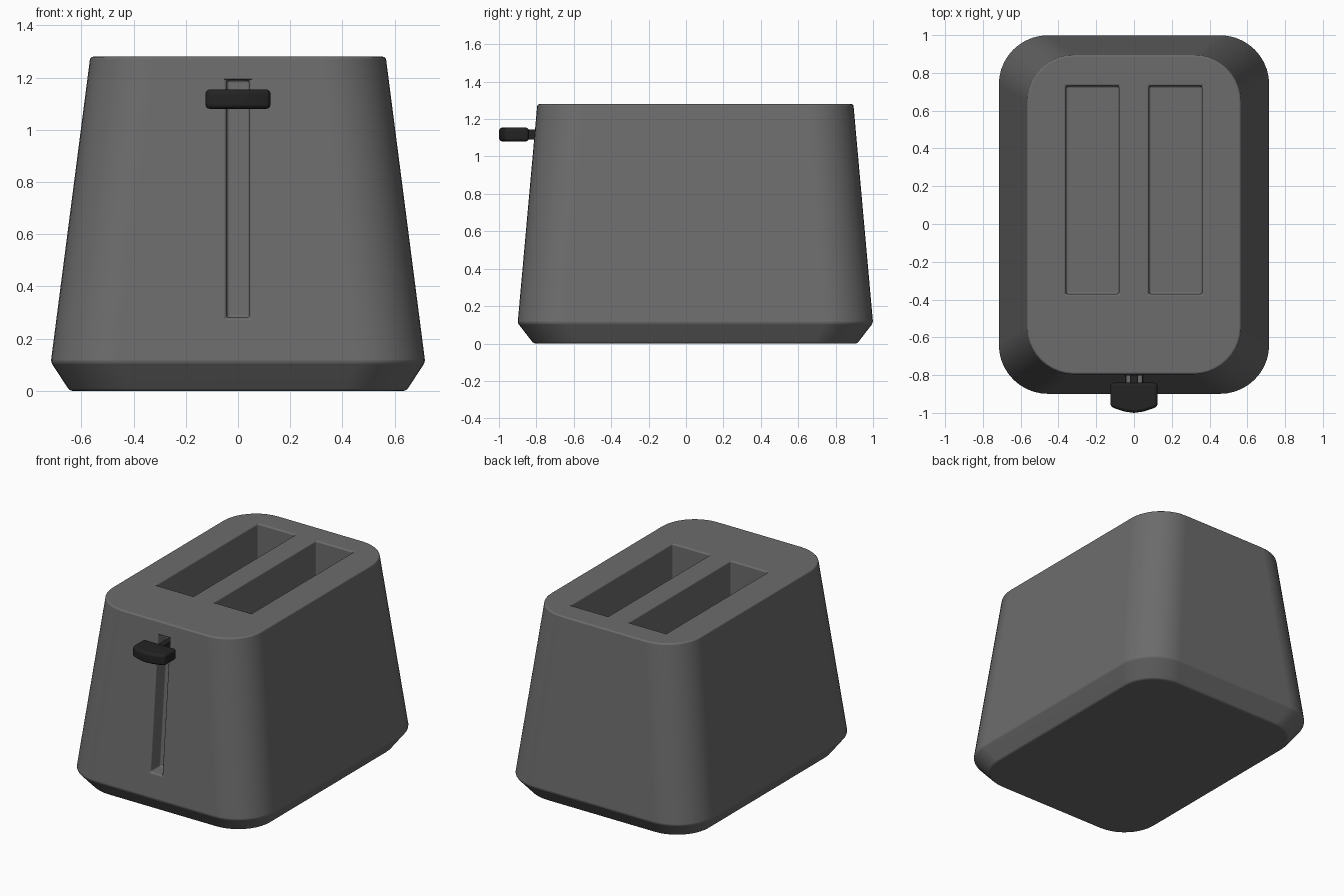
import bpy, bmesh, math
from mathutils import Vector

cube = bpy.data.objects.get("Cube")
if cube:
    bpy.data.objects.remove(cube, do_unlink=True)


def material(name, value):
    m = bpy.data.materials.new(name)
    m.use_nodes = True
    color = (value, value, value, 1)
    m.diffuse_color = color
    bsdf = next(n for n in m.node_tree.nodes if n.type == 'BSDF_PRINCIPLED')
    bsdf.inputs["Base Color"].default_value = color
    return m


grey = material("dark grey", 0.15)
black = material("soft black", 0.017)


def rounded_ring(hx, hy, r, z, cy, steps=10):
    """Rounded rectangle outline at height z."""
    pts = []
    for q, (sx, sy) in enumerate([(1, 1), (-1, 1), (-1, -1), (1, -1)]):
        for i in range(steps + 1):
            a = math.pi / 2 * (q + i / steps)
            pts.append(Vector((sx * (hx - r) + r * math.cos(a),
                               cy + sy * (hy - r) + r * math.sin(a), z)))
    return pts


def loft(name, rings, mat):
    """Closed solid through a stack of outlines with equal point counts."""
    bm = bmesh.new()
    rows = [[bm.verts.new(p) for p in ring] for ring in rings]
    for a, b in zip(rows, rows[1:]):
        for i in range(len(a)):
            j = (i + 1) % len(a)
            bm.faces.new((a[i], a[j], b[j], b[i]))
    bm.faces.new(rows[0][::-1])
    bm.faces.new(rows[-1])
    bmesh.ops.recalc_face_normals(bm, faces=bm.faces[:])
    mesh = bpy.data.meshes.new(name)
    bm.to_mesh(mesh)
    bm.free()
    mesh.materials.append(mat)
    obj = bpy.data.objects.new(name, mesh)
    bpy.context.collection.objects.link(obj)
    return obj


def box(name, x0, x1, y0, y1, z0, z1, mat, lean=0):
    """Box whose top is shifted in y by lean."""
    rings = [[Vector((x, y + s, z)) for x, y in
              ((x0, y0), (x1, y0), (x1, y1), (x0, y1))]
             for z, s in ((z0, 0), (z1, lean))]
    return loft(name, rings, mat)


def activate(obj):
    bpy.ops.object.select_all(action='DESELECT')
    obj.select_set(True)
    bpy.context.view_layer.objects.active = obj


def finish(obj, width, segments):
    """Soft bevelled edges with smooth shading."""
    activate(obj)
    mod = obj.modifiers.new("Soft edges", 'BEVEL')
    mod.width = width
    mod.segments = segments
    mod.limit_method = 'ANGLE'
    mod.angle_limit = math.radians(30)
    bpy.ops.object.modifier_apply(modifier=mod.name)
    bpy.ops.object.shade_smooth_by_angle(angle=math.radians(40))
    obj.modifiers.new("Even normals", 'WEIGHTED_NORMAL').keep_sharp = True


# Tapered housing with a chamfered foot
body = loft("housing", [rounded_ring(0.645, 0.865, 0.24, 0, 0.05),
                        rounded_ring(0.717, 0.95, 0.26, 0.11, 0.05),
                        rounded_ring(0.566, 0.845, 0.25, 1.28, 0.05)], grey)

# Two bread slots and the leaning lever track are cut out of the housing
cutters = [box("bread_slot_cutter", min(s * 0.08, s * 0.36), max(s * 0.08, s * 0.36),
               -0.37, 0.73, 0.25, 1.5, grey) for s in (-1, 1)]
cutters.append(box("lever_track_cutter", -0.043, 0.043, -1.1, -0.78,
                   0.28, 1.19, grey, lean=0.082))
for cutter in cutters:
    cutter.hide_render = True
    activate(body)
    mod = body.modifiers.new("Cut", 'BOOLEAN')
    mod.operation = 'DIFFERENCE'
    mod.solver = 'EXACT'
    mod.object = cutter
    bpy.ops.object.modifier_apply(modifier=mod.name)
    bpy.data.objects.remove(cutter, do_unlink=True)
finish(body, 0.011, 3)

# Lever knob with a gently pointed front
outline = [(-0.125, -0.84), (-0.125, -0.968), (-0.05, -0.993), (0, -1.0),
           (0.05, -0.993), (0.125, -0.968), (0.125, -0.84)]
knob = loft("lever_knob", [[Vector((x, y, z)) for x, y in outline]
                           for z in (1.08, 1.155)], black)
finish(knob, 0.018, 3)

# Stem joining the knob to the track
stem = box("lever_stem", -0.022, 0.022, -0.86, -0.69, 1.09, 1.145, black)
finish(stem, 0.006, 2)
